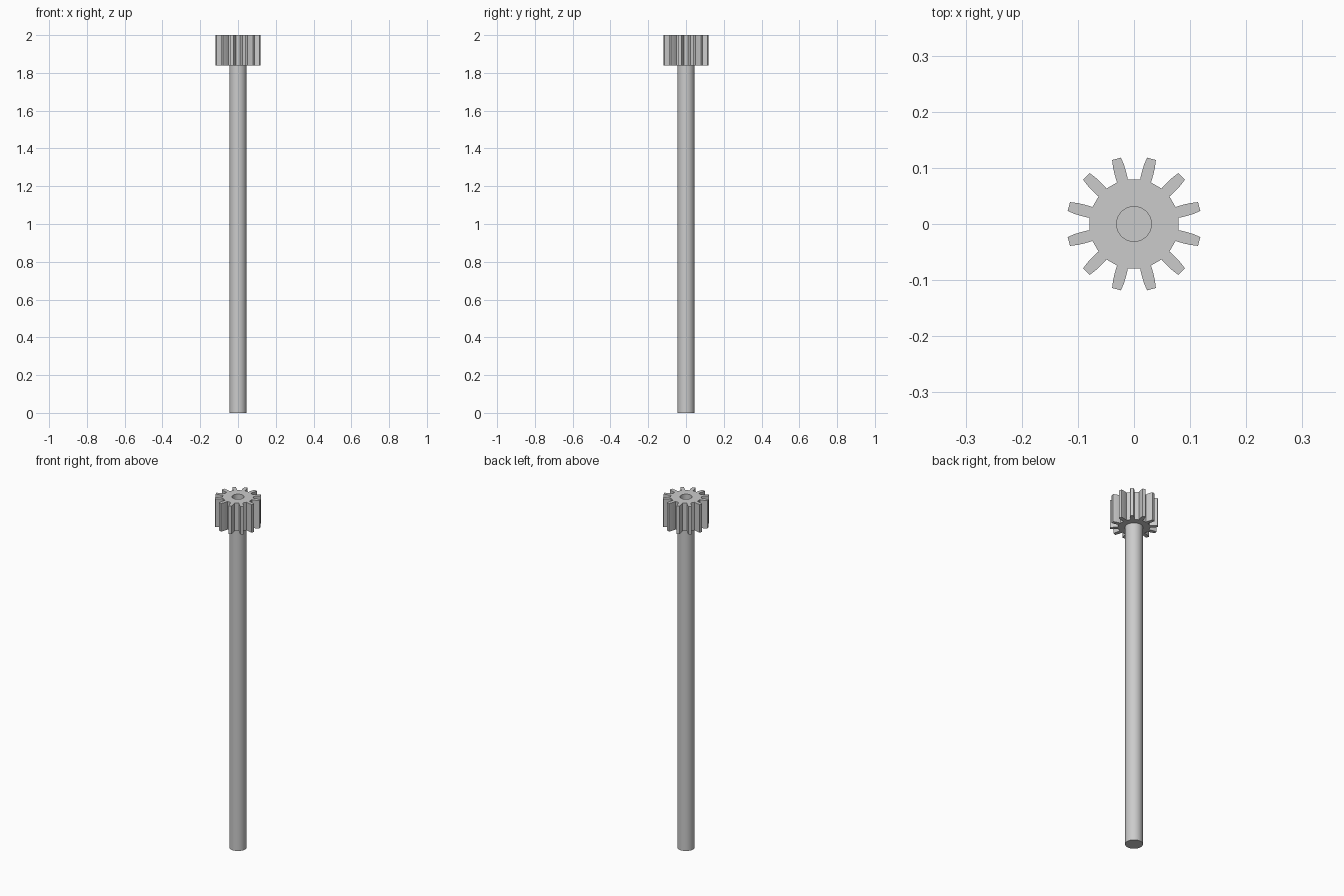
import bpy
import bmesh
from math import cos, sin, radians

cube = bpy.data.objects.get("Cube")
if cube:
    bpy.data.objects.remove(cube, do_unlink=True)

TOP, GEAR_BASE = 2.0, 1.84
ROD_R, BORE_R = 0.045, 0.031
TEETH, SIDES = 12, 32
# Half tooth outline: radius and angle off the tooth's centre line, root to tip
FLANK = [(0.080, 7.2), (0.093, 6.5), (0.107, 5.4), (0.1205, 3.9)]

steel = bpy.data.materials.new("plain grey")
steel.use_nodes = True
grey = (0.6, 0.6, 0.6, 1)
steel.diffuse_color = grey
steel.node_tree.nodes["Principled BSDF"].inputs["Base Color"].default_value = grey


def polar(r, degrees):
    a = radians(degrees)
    return r * cos(a), r * sin(a)


def circle(r):
    return [polar(r, i * 360 / SIDES) for i in range(SIDES)]


def prism(name, loops, z0, z1):
    """Extrude a flat outline, with any further loops as holes."""
    bm = bmesh.new()
    edges = []
    for loop in loops:
        verts = [bm.verts.new((x, y, z0)) for x, y in loop]
        edges += [bm.edges.new((v, verts[i - 1])) for i, v in enumerate(verts)]
    if len(loops) == 1:
        bm.faces.new(verts)
    else:
        bmesh.ops.triangle_fill(bm, edges=edges, use_beauty=True)
    result = bmesh.ops.extrude_face_region(bm, geom=bm.faces[:], use_keep_orig=True)
    moved = [g for g in result["geom"] if isinstance(g, bmesh.types.BMVert)]
    bmesh.ops.translate(bm, verts=moved, vec=(0, 0, z1 - z0))
    bmesh.ops.recalc_face_normals(bm, faces=bm.faces[:])
    mesh = bpy.data.meshes.new(name)
    bm.to_mesh(mesh)
    bm.free()
    mesh.materials.append(steel)
    obj = bpy.data.objects.new(name, mesh)
    bpy.context.collection.objects.link(obj)
    bpy.ops.object.select_all(action="DESELECT")
    obj.select_set(True)
    bpy.context.view_layer.objects.active = obj
    bpy.ops.object.shade_smooth_by_angle(angle=radians(25))
    return obj


# Gear outline: each tooth climbs one flank and descends the mirrored one
outline = []
for i in range(TEETH):
    mid = (i + 0.5) * 360 / TEETH
    outline += [polar(r, mid - a) for r, a in FLANK]
    outline += [polar(r, mid + a) for r, a in reversed(FLANK)]

prism("pinion_gear", [outline, circle(BORE_R)], GEAR_BASE, TOP)

# Long rod closing the bore from below
prism("shaft", [circle(ROD_R)], 0, GEAR_BASE)
